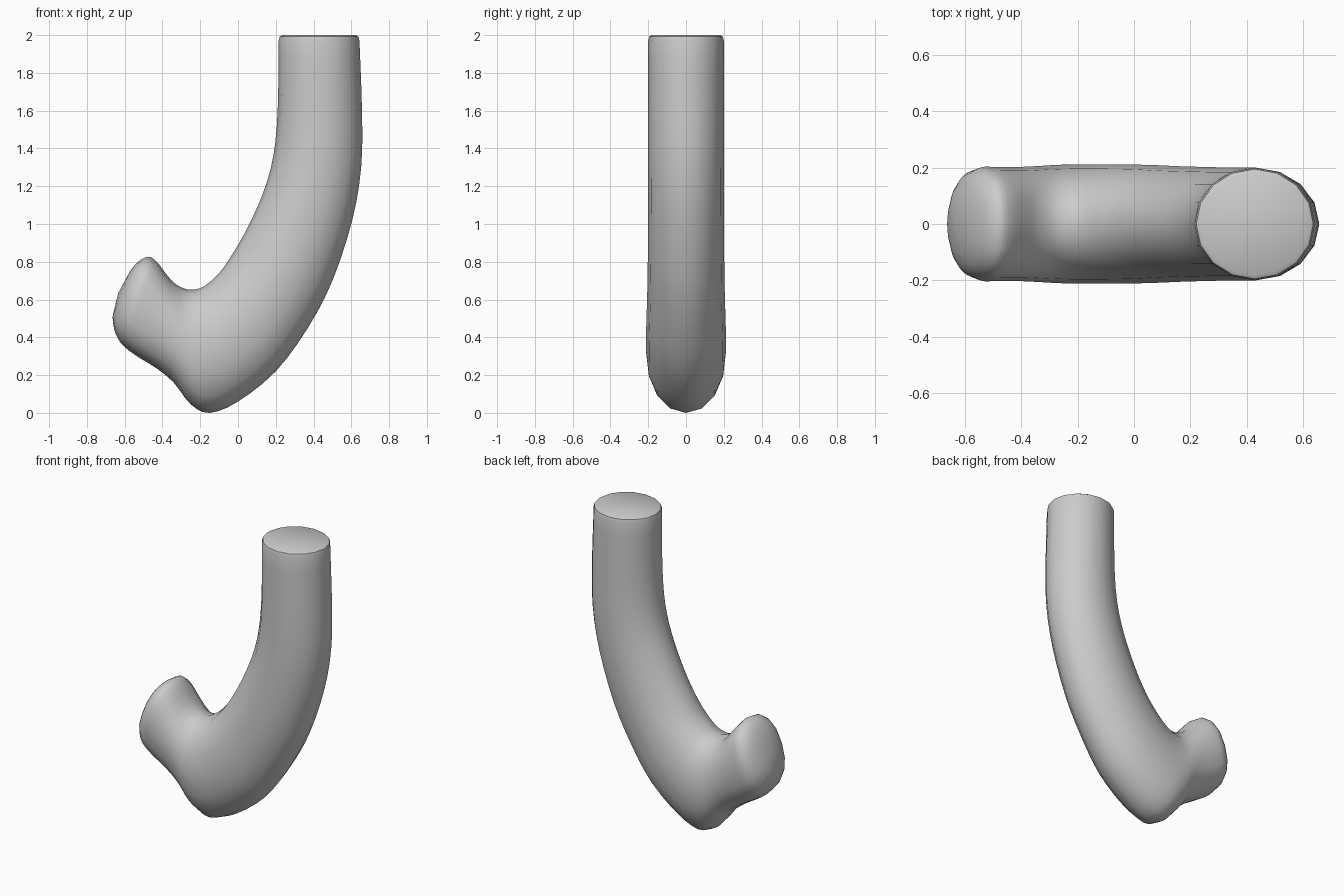
import bpy, bmesh, math
from mathutils import Vector

if "Cube" in bpy.data.objects:
    bpy.data.objects.remove(bpy.data.objects["Cube"])

SIDES = 16
STEPS = 3

# Sections down the hook: inner x, inner z, outer x, outer z, half depth, squareness
SECTIONS = [
    (0.215, 1.97, 0.643, 1.97, 0.200, 2.0),
    (0.210, 1.60, 0.657, 1.58, 0.200, 2.0),
    (0.187, 1.36, 0.652, 1.30, 0.200, 2.0),
    (0.135, 1.17, 0.605, 1.02, 0.200, 2.0),
    (0.050, 0.98, 0.500, 0.70, 0.202, 2.0),
    (-0.03, 0.84, 0.370, 0.45, 0.205, 2.0),
    (-0.10, 0.74, 0.200, 0.22, 0.210, 2.1),
    (-0.18, 0.67, 0.000, 0.06, 0.212, 2.1),
    (-0.24, 0.653, -0.15, 0.00, 0.212, 2.1),
    (-0.29, 0.66, -0.25, 0.045, 0.210, 2.1),
    (-0.34, 0.69, -0.34, 0.16, 0.206, 2.2),
    (-0.38, 0.735, -0.43, 0.235, 0.203, 2.3),
    (-0.43, 0.80, -0.55, 0.310, 0.203, 2.4),
    (-0.475, 0.827, -0.62, 0.370, 0.200, 2.4),
    (-0.530, 0.80, -0.655, 0.440, 0.165, 2.4),
    (-0.575, 0.745, -0.664, 0.510, 0.105, 2.2),
]


def blend(p0, p1, p2, p3, t):
    return [0.5 * (2 * b + (c - a) * t + (2 * a - 5 * b + 4 * c - d) * t * t
                   + (3 * b - a - 3 * c + d) * t ** 3)
            for a, b, c, d in zip(p0, p1, p2, p3)]


def add_ring(bm, sec):
    xi, zi, xo, zo, depth, power = sec
    inner, outer = Vector((xi, 0, zi)), Vector((xo, 0, zo))
    mid, half = (inner + outer) / 2, (outer - inner) / 2
    ring = []
    for i in range(SIDES):
        a = 2 * math.pi * i / SIDES
        c, s = math.cos(a), math.sin(a)
        u = math.copysign(abs(c) ** (2 / power), c)
        v = math.copysign(abs(s) ** (2 / power), s)
        ring.append(bm.verts.new(mid + half * u + Vector((0, depth * v, 0))))
    return ring


# Smoothly interpolated sections, with a small rounded rim at the top
rows = [(0.235, 2.0, 0.623, 2.0, 0.182, 2.0), (0.221, 1.992, 0.637, 1.992, 0.195, 2.0)]
n = len(SECTIONS)
for k in range(n - 1):
    pts = [SECTIONS[min(max(k + j, 0), n - 1)] for j in (-1, 0, 1, 2)]
    rows += [blend(*pts, t / STEPS) for t in range(STEPS)]
rows.append(SECTIONS[-1])

# Skin the sections, cap the top flat and close the knob at a point
bm = bmesh.new()
rings = [add_ring(bm, r) for r in rows]
for r0, r1 in zip(rings, rings[1:]):
    for i in range(SIDES):
        j = (i + 1) % SIDES
        bm.faces.new((r0[i], r0[j], r1[j], r1[i]))
bm.faces.new(rings[0])
tip = bm.verts.new((-0.635, 0, 0.632))
for i in range(SIDES):
    bm.faces.new((rings[-1][i], rings[-1][(i + 1) % SIDES], tip))
bmesh.ops.recalc_face_normals(bm, faces=bm.faces[:])

mesh = bpy.data.meshes.new("curved_hook")
bm.to_mesh(mesh)
bm.free()
hook = bpy.data.objects.new("curved_hook", mesh)
bpy.context.collection.objects.link(hook)
bpy.context.view_layer.objects.active = hook
hook.select_set(True)
bpy.ops.object.shade_smooth_by_angle(angle=math.radians(40))
